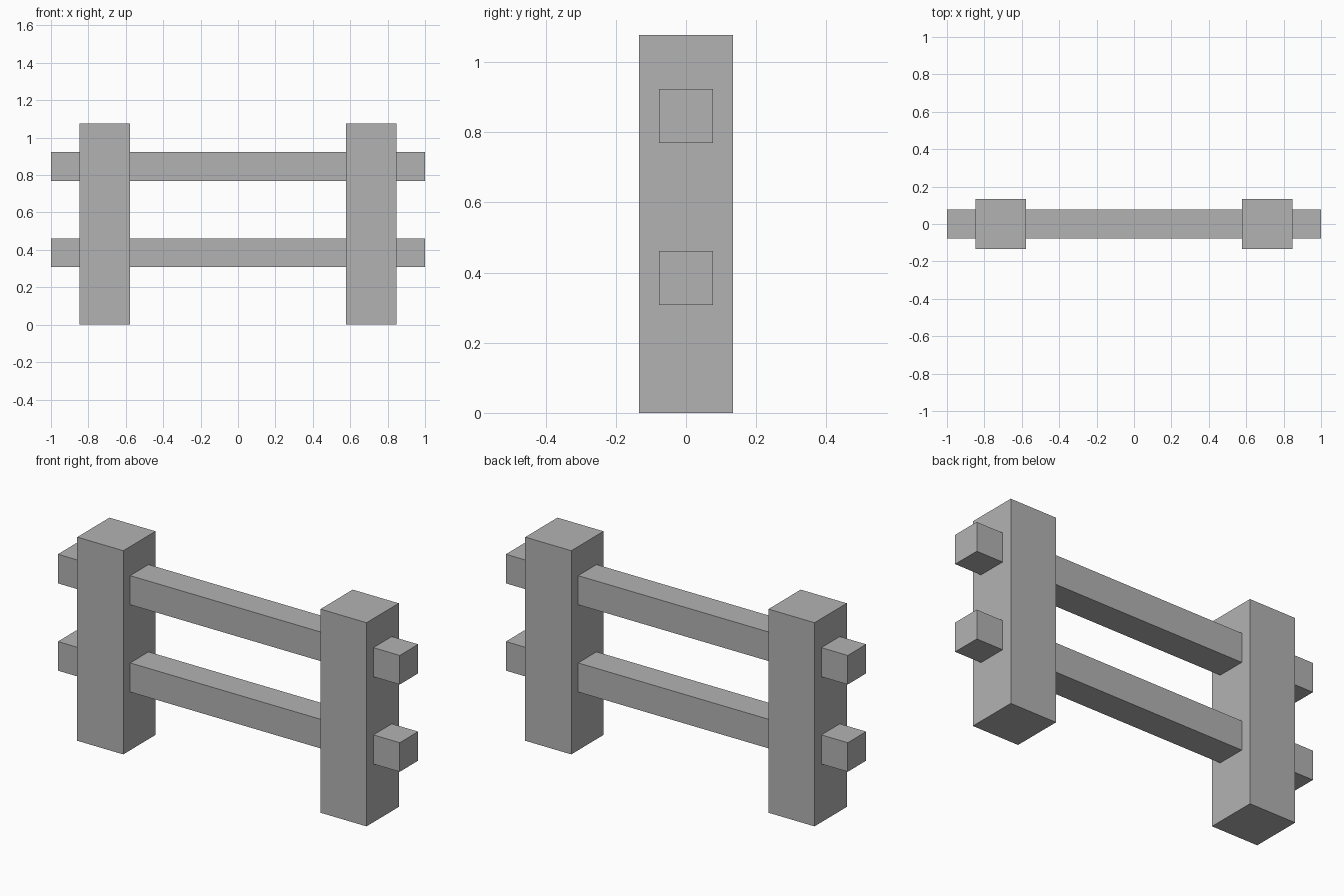
import bpy

cube = bpy.data.objects.get("Cube")
if cube:
    bpy.data.objects.remove(cube, do_unlink=True)

# Single flat grey
GREY = (0.45, 0.45, 0.45, 1.0)
mat = bpy.data.materials.new("plain grey")
mat.use_nodes = True
mat.diffuse_color = GREY
mat.node_tree.nodes["Principled BSDF"].inputs["Base Color"].default_value = GREY

UNIT = 1 / 13  # the fence is 26 units long


def block(name, size, center):
    """Add a box with its size and centre given in fence units."""
    bpy.ops.mesh.primitive_cube_add(size=1, location=[c * UNIT for c in center])
    obj = bpy.context.object
    obj.name = name
    obj.scale = [s * UNIT for s in size]
    bpy.ops.object.transform_apply(location=False, rotation=False, scale=True)
    obj.data.materials.append(mat)
    return obj


# Square upright posts
for side, sign in (("left", 1), ("right", -1)):
    block(side + "_post", (3.5, 3.5, 14), (sign * 9.25, 0, 7))

# Long rails running through both posts
for level, z in (("lower", 5), ("upper", 11)):
    block(level + "_rail", (26, 2, 2), (0, 0, z))
